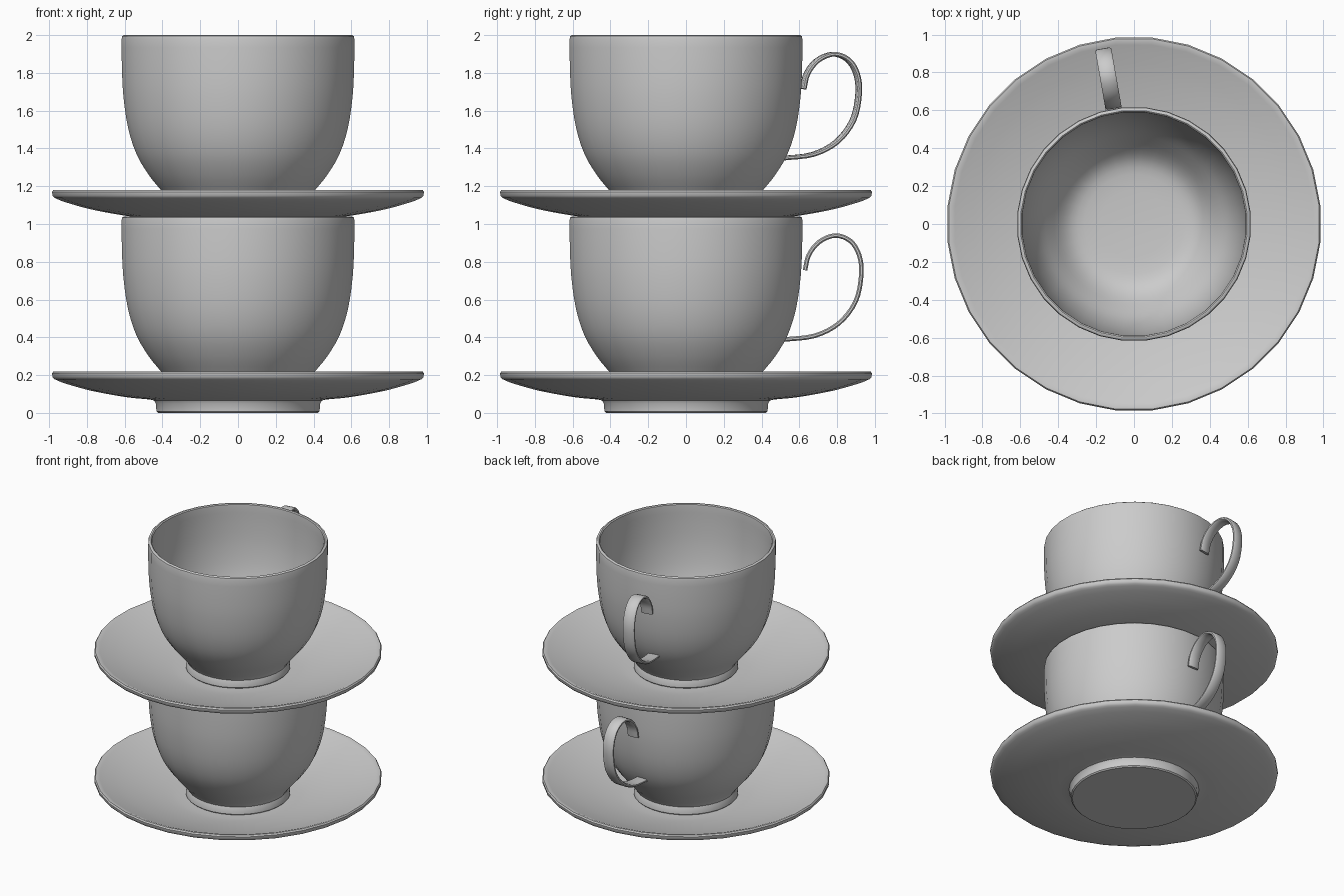
import bpy, bmesh, math
from mathutils import Vector

if "Cube" in bpy.data.objects:
    bpy.data.objects.remove(bpy.data.objects["Cube"])

SIDES = 32
STACK = 0.96  # height from one cup-and-saucer set to the next


def smooth_path(points, steps=4):
    """Catmull-Rom curve through 2D points."""
    p = [Vector(q) for q in points]
    p = [2 * p[0] - p[1]] + p + [2 * p[-1] - p[-2]]
    out = []
    for i in range(1, len(p) - 2):
        a, b, c, d = p[i - 1:i + 3]
        for s in range(steps):
            t = s / steps
            out.append(0.5 * (2 * b + (c - a) * t + (2 * a - 5 * b + 4 * c - d) * t * t
                              + (3 * b - a - 3 * c + d) * t ** 3))
    return out + [p[-2]]


def finish(name, bm, z, turn=0.0):
    bmesh.ops.recalc_face_normals(bm, faces=bm.faces)
    mesh = bpy.data.meshes.new(name)
    bm.to_mesh(mesh)
    bm.free()
    obj = bpy.data.objects.new(name, mesh)
    bpy.context.collection.objects.link(obj)
    obj.location.z = z
    obj.rotation_euler.z = turn
    bpy.ops.object.select_all(action='DESELECT')
    obj.select_set(True)
    bpy.context.view_layer.objects.active = obj
    bpy.ops.object.shade_smooth_by_angle(angle=math.radians(40))


def bridge(bm, a, b):
    n = len(a)
    for i in range(n):
        bm.faces.new((a[i], a[(i + 1) % n], b[(i + 1) % n], b[i]))


def sweep(rings):
    """Closed skin over a row of vertex rings."""
    bm = bmesh.new()
    loops = [[bm.verts.new(v) for v in ring] for ring in rings]
    for a, b in zip(loops, loops[1:]):
        bridge(bm, a, b)
    bm.faces.new(loops[0])
    bm.faces.new(loops[-1])
    return bm


def lathe(profile):
    angles = [2 * math.pi * (i + 0.5) / SIDES for i in range(SIDES)]
    return sweep([[(r * math.cos(a), r * math.sin(a), z) for a in angles] for r, z in profile])


# Saucer: foot, underside, rim, then the dished top
saucer_profile = (
    [(0.425, 0.0), (0.434, 0.008), (0.437, 0.05), (0.447, 0.066)]
    + smooth_path([(0.47, 0.071), (0.60, 0.084), (0.78, 0.117), (0.92, 0.156), (0.975, 0.178)], 3)
    + [(0.987, 0.19), (0.989, 0.21), (0.982, 0.22), (0.968, 0.22)]
    + smooth_path([(0.95, 0.213), (0.80, 0.163), (0.62, 0.116), (0.46, 0.087), (0.36, 0.08)], 3)
    + [(0.2, 0.078)])

# Cup: foot ring, outer bowl, rim, inner bowl
cup_profile = (
    [(0.30, 0.10), (0.33, 0.08), (0.352, 0.08), (0.36, 0.088), (0.357, 0.115), (0.348, 0.138)]
    + smooth_path([(0.36, 0.16), (0.41, 0.22), (0.475, 0.30), (0.54, 0.41), (0.585, 0.55),
                   (0.61, 0.72), (0.618, 0.88), (0.619, 1.02)], 3)
    + [(0.616, 1.034), (0.608, 1.04), (0.600, 1.04), (0.593, 1.034)]
    + smooth_path([(0.592, 1.02), (0.592, 0.88), (0.584, 0.72), (0.558, 0.55), (0.512, 0.41),
                   (0.445, 0.30), (0.375, 0.21), (0.30, 0.165), (0.18, 0.15)], 3))

# Handle: flat rounded strap following a loop in the y-z plane
handle_path = smooth_path([(0.630, 0.755), (0.650, 0.835), (0.705, 0.905), (0.79, 0.939),
                           (0.87, 0.910), (0.917, 0.835), (0.928, 0.73), (0.898, 0.59),
                           (0.81, 0.475), (0.68, 0.408), (0.515, 0.388)], 4)
strap = [(-0.043, -0.005), (-0.034, -0.012), (0.034, -0.012), (0.043, -0.005),
         (0.043, 0.005), (0.034, 0.012), (-0.034, 0.012), (-0.043, 0.005)]


def handle():
    rings = []
    last = len(handle_path) - 1
    for i, p in enumerate(handle_path):
        t = (handle_path[min(i + 1, last)] - handle_path[max(i - 1, 0)]).normalized()
        rings.append([(w, p.x - t.y * h, p.y + t.x * h) for w, h in strap])
    return sweep(rings)


# Two stacked sets, the upper handle turned slightly
for label, z, turn in (("lower", 0.0, 0.0), ("upper", STACK, math.radians(10))):
    finish(label + "_saucer", lathe(saucer_profile), z)
    finish(label + "_cup", lathe(cup_profile), z)
    finish(label + "_handle", handle(), z, turn)
